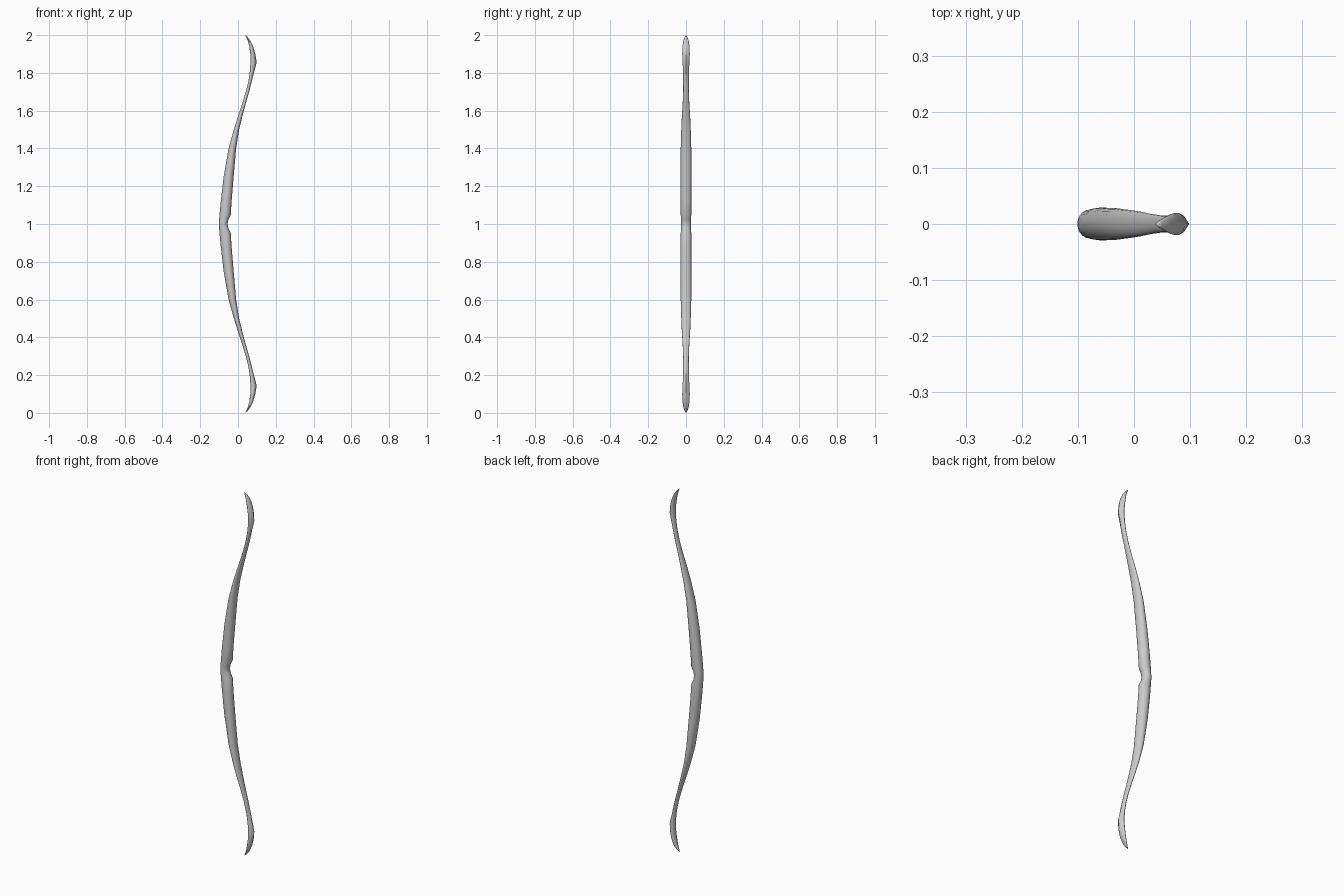
import bpy, bmesh, math

if "Cube" in bpy.data.objects:
    bpy.data.objects.remove(bpy.data.objects["Cube"])

# Upper-limb stations: height above grip, left edge x, right edge x, half width y, ridge sharpness
UPPER = [
    (0.000, -0.101, -0.055, 0.026, 1.0),
    (0.022, -0.100, -0.051, 0.026, 1.0),
    (0.048, -0.098, -0.038, 0.028, 1.0),
    (0.12, -0.091, -0.034, 0.029, 1.0),
    (0.25, -0.076, -0.023, 0.029, 1.0),
    (0.40, -0.050, -0.010, 0.028, 1.0),
    (0.50, -0.022, 0.006, 0.025, 1.0),
    (0.57, 0.000, 0.023, 0.022, 1.0),
    (0.63, 0.020, 0.039, 0.018, 1.0),
    (0.70, 0.041, 0.059, 0.015, 1.1),
    (0.76, 0.056, 0.074, 0.015, 1.5),
    (0.81, 0.063, 0.087, 0.016, 2.4),
    (0.855, 0.066, 0.099, 0.018, 2.8),
    (0.90, 0.065, 0.092, 0.020, 2.0),
    (0.94, 0.060, 0.080, 0.019, 1.4),
    (0.97, 0.052, 0.066, 0.014, 1.0),
    (0.99, 0.043, 0.051, 0.007, 1.0),
]
TIP_X = 0.037
SIDES = 20


def section(bm, z, left, right, width, ridge):
    mid, rad = (left + right) / 2, (right - left) / 2
    ring = []
    for i in range(SIDES):
        a = 2 * math.pi * i / SIDES
        c, s = math.cos(a), math.sin(a)
        p = ridge if c > 0 else 1.0
        y = math.copysign(abs(s) ** p, s) * width
        ring.append(bm.verts.new((mid + rad * c, y, z)))
    return ring


# Bow stave: both limbs lofted through mirrored sections
bm = bmesh.new()
stations = [(1 - h, *r) for h, *r in reversed(UPPER[1:])] + [(1 + h, *r) for h, *r in UPPER]
rings = [section(bm, *s) for s in stations]
for a, b in zip(rings, rings[1:]):
    for i in range(SIDES):
        j = (i + 1) % SIDES
        bm.faces.new((a[i], a[j], b[j], b[i]))

# Pointed limb tips
for ring, z in ((rings[0], 0.0), (rings[-1], 2.0)):
    tip = bm.verts.new((TIP_X, 0, z))
    for i in range(SIDES):
        bm.faces.new((ring[i], ring[(i + 1) % SIDES], tip))

bmesh.ops.recalc_face_normals(bm, faces=bm.faces)
mesh = bpy.data.meshes.new("bow_stave")
bm.to_mesh(mesh)
bm.free()
bow = bpy.data.objects.new("bow_stave", mesh)
bpy.context.collection.objects.link(bow)
bpy.context.view_layer.objects.active = bow
bow.select_set(True)
bpy.ops.object.shade_smooth_by_angle(angle=math.radians(40))
